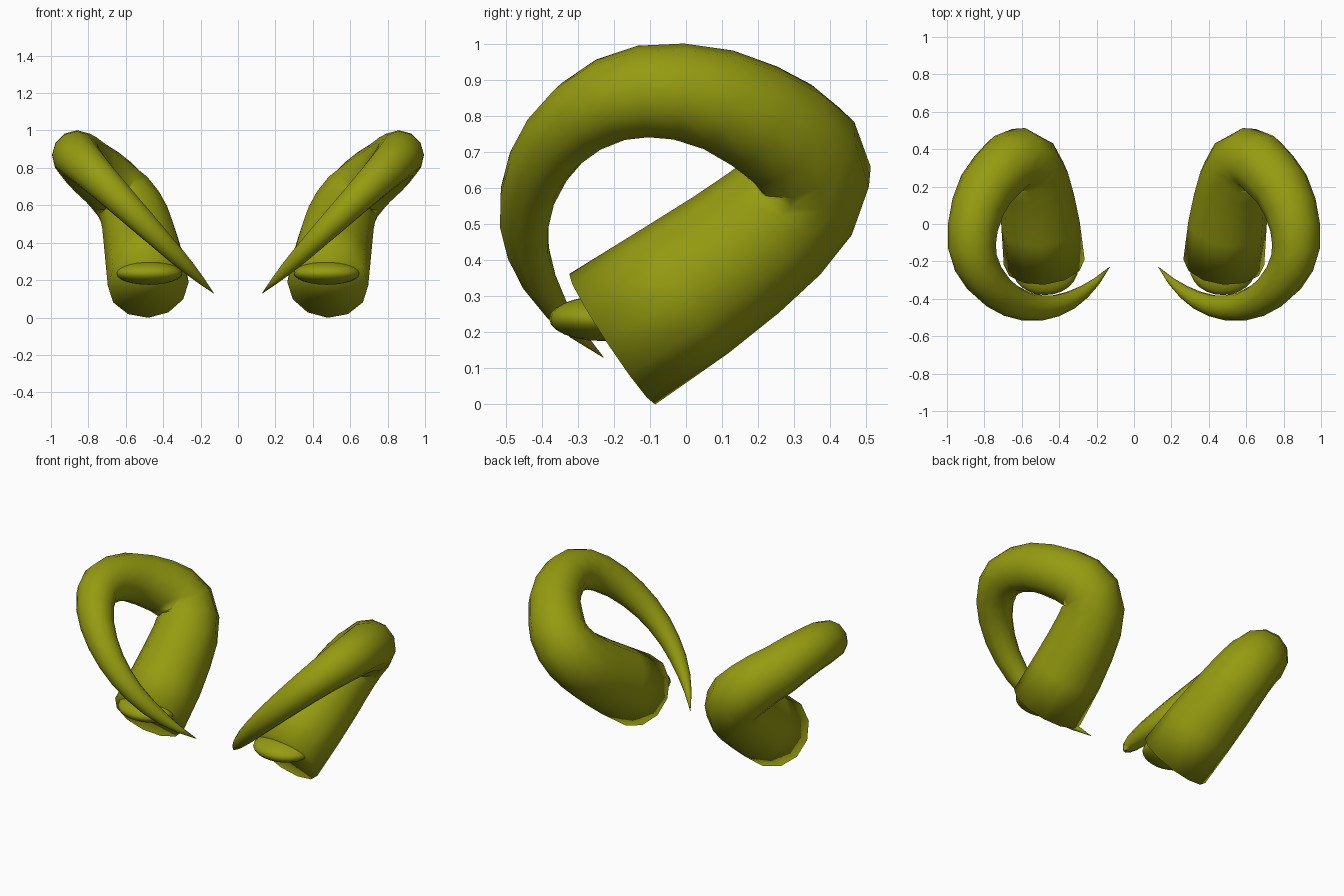
import bpy, bmesh, math
from mathutils import Vector

if "Cube" in bpy.data.objects:
    bpy.data.objects.remove(bpy.data.objects["Cube"])

mat = bpy.data.materials.new("olive_horn")
mat.diffuse_color = (0.30, 0.33, 0.005, 1)
mat.use_nodes = True
mat.node_tree.nodes["Principled BSDF"].inputs["Base Color"].default_value = mat.diffuse_color
SIDES = 12

# Centre line and radius of one curled horn, from base to tip: x, y, z, r
PATH = [
    (0.48, -0.205, 0.18, 0.217), (0.50, 0.00, 0.315, 0.21), (0.52, 0.14, 0.415, 0.20),
    (0.54, 0.245, 0.50, 0.19), (0.57, 0.315, 0.575, 0.18), (0.615, 0.345, 0.645, 0.172),
    (0.67, 0.325, 0.70, 0.166), (0.725, 0.27, 0.75, 0.16), (0.79, 0.19, 0.80, 0.152),
    (0.835, 0.09, 0.845, 0.143), (0.862, -0.02, 0.868, 0.134), (0.866, -0.12, 0.868, 0.128),
    (0.845, -0.21, 0.845, 0.119), (0.80, -0.29, 0.80, 0.109), (0.735, -0.36, 0.735, 0.098),
    (0.66, -0.41, 0.66, 0.088), (0.58, -0.44, 0.58, 0.078), (0.50, -0.449, 0.50, 0.069),
    (0.42, -0.438, 0.42, 0.059), (0.34, -0.408, 0.34, 0.049), (0.265, -0.362, 0.265, 0.036),
    (0.20, -0.307, 0.20, 0.021), (0.13, -0.23, 0.13, 0.001)]


def finish(bm, name):
    bmesh.ops.recalc_face_normals(bm, faces=bm.faces)
    mesh = bpy.data.meshes.new(name)
    bm.to_mesh(mesh)
    bm.free()
    mesh.materials.append(mat)
    for p in mesh.polygons:
        p.use_smooth = True
    ob = bpy.data.objects.new(name, mesh)
    bpy.context.collection.objects.link(ob)


def horn(side, name):
    # Tapering tube swept along the centre line
    bm = bmesh.new()
    pts = [Vector(p[:3]) for p in PATH]
    normal = Vector((1, 0, 0))
    rings = []
    for i, c in enumerate(pts):
        t = (pts[min(i + 1, len(pts) - 1)] - pts[max(i - 1, 0)]).normalized()
        normal = (normal - t * normal.dot(t)).normalized()
        binormal = t.cross(normal)
        ring = []
        for k in range(SIDES):
            a = 2 * math.pi * k / SIDES
            v = c + (normal * math.cos(a) + binormal * math.sin(a)) * PATH[i][3]
            ring.append(bm.verts.new((v.x * side, v.y, v.z)))
        rings.append(ring)
    for a, b in zip(rings, rings[1:]):
        for k in range(SIDES):
            j = (k + 1) % SIDES
            bm.faces.new((a[k], a[j], b[j], b[k]))
    bm.faces.new(rings[0])
    bm.faces.new(rings[-1])
    finish(bm, name)


def base_pad(side, name):
    # Flattened ball set into the base of the horn
    bm = bmesh.new()
    bmesh.ops.create_uvsphere(bm, u_segments=24, v_segments=12, radius=1)
    bmesh.ops.scale(bm, vec=(0.177, 0.145, 0.062), verts=bm.verts)
    bmesh.ops.translate(bm, vec=(0.475 * side, -0.235, 0.237), verts=bm.verts)
    finish(bm, name)


for side, label in ((1, "right"), (-1, "left")):
    horn(side, "horn_" + label)
    base_pad(side, "base_pad_" + label)
